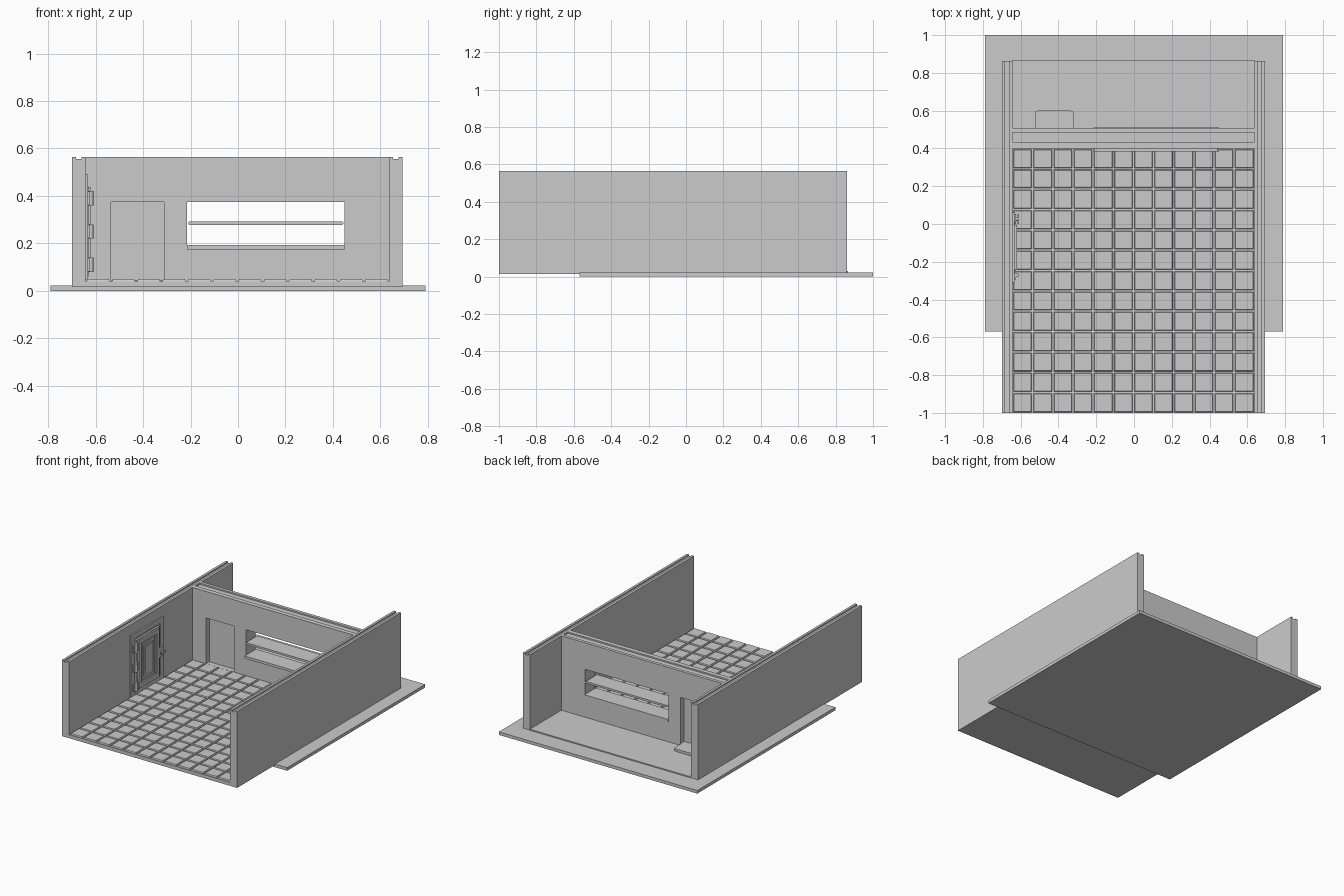
import bpy, bmesh, math
from mathutils import Vector

if "Cube" in bpy.data.objects:
    bpy.data.objects.remove(bpy.data.objects["Cube"])


def finish(bm, name):
    bmesh.ops.recalc_face_normals(bm, faces=bm.faces)
    me = bpy.data.meshes.new(name)
    bm.to_mesh(me)
    bm.free()
    ob = bpy.data.objects.new(name, me)
    bpy.context.collection.objects.link(ob)
    return ob


def add_box(bm, x, y, z, taper=0.0):
    lo = [bm.verts.new((a, b, z[0])) for a, b in
          ((x[0], y[0]), (x[1], y[0]), (x[1], y[1]), (x[0], y[1]))]
    t = taper
    hi = [bm.verts.new((a, b, z[1])) for a, b in
          ((x[0] + t, y[0] + t), (x[1] - t, y[0] + t), (x[1] - t, y[1] - t), (x[0] + t, y[1] - t))]
    bm.faces.new(lo[::-1])
    bm.faces.new(hi)
    for i in range(4):
        j = (i + 1) % 4
        bm.faces.new((lo[i], lo[j], hi[j], hi[i]))


def box(name, x, y, z):
    bm = bmesh.new()
    add_box(bm, x, y, z)
    return finish(bm, name)


def prism(name, points, offset):
    # Extrude a closed 3D outline along an offset
    bm = bmesh.new()
    face = bm.faces.new([bm.verts.new(p) for p in points])
    ext = bmesh.ops.extrude_face_region(bm, geom=[face])
    bmesh.ops.translate(bm, vec=Vector(offset),
                        verts=[v for v in ext["geom"] if isinstance(v, bmesh.types.BMVert)])
    return finish(bm, name)


def grooved(a, b, g0, g1, z0, z1, depth):
    # Wall section with a channel along its top edge
    return [(a, z0), (b, z0), (b, z1), (g1, z1), (g1, z1 - depth),
            (g0, z1 - depth), (g0, z1), (a, z1)]


def cut(target, cutter):
    cutter.hide_render = True
    mod = target.modifiers.new("opening", "BOOLEAN")
    mod.operation = "DIFFERENCE"
    mod.solver = "EXACT"
    mod.object = cutter
    bpy.context.view_layer.objects.active = target
    bpy.ops.object.modifier_apply(modifier=mod.name)
    bpy.data.objects.remove(cutter)


def ring(name, x, y, z, w):
    # Rectangular frame lying against the left wall
    bm = bmesh.new()
    add_box(bm, x, y, (z[0], z[0] + w))
    add_box(bm, x, y, (z[1] - w, z[1]))
    add_box(bm, x, (y[0], y[0] + w), (z[0] + w, z[1] - w))
    add_box(bm, x, (y[1] - w, y[1]), (z[0] + w, z[1] - w))
    return finish(bm, name)


def rod(name, centre, radius, length, axis="Z"):
    pts = []
    for i in range(12):
        a = math.tau * i / 12
        c, s = radius * math.cos(a), radius * math.sin(a)
        pts.append(Vector(centre) + Vector((c, s, -length / 2) if axis == "Z" else (-length / 2, c, s)))
    return prism(name, pts, (0, 0, length) if axis == "Z" else (length, 0, 0))


# Ground slab and rear floor
box("ground_slab", (-.79, .79), (-.57, 1), (0, .022))
box("rear_floor", (-.645, .64), (.5, .865), (.015, .03))

# Side walls with top channels
for name, a, b in (("left_wall", -.7, -.643), ("right_wall", .637, .693)):
    sec = grooved(a, b, a + .017, b - .017, .015, .565, .01)
    prism(name, [(x, -1, z) for x, z in sec], (0, 1.862, 0))

# Cross wall with window and doorway
sec = grooved(.4, .507, .433, .484, .02, .565, .01)
wall = prism("cross_wall", [(-.643, y, z) for y, z in sec], (1.28, 0, 0))
cut(wall, box("window_cutter", (-.215, .45), (.3, .6), (.175, .375)))
cut(wall, box("door_cutter", (-.535, -.312), (.3, .6), (.045, .375)))
box("door_leaf", (-.535, -.312), (.438, .468), (.045, .375))

# Rear doorstep with softened outer corners
r = .015
step = [(-.525, .5), (-.32, .5)]
for cx, start in ((-.32 - r, 0), (-.525 + r, 90)):
    for i in range(4):
        a = math.radians(start + 30 * i)
        step.append((cx + r * math.cos(a), .6 - r + r * math.sin(a)))
prism("doorstep", [(x, y, .022) for x, y in step], (0, 0, .026))

# Window sill and rounded shelf
box("window_sill", (-.215, .45), (.383, .512), (.175, .193))
shelf = []
for cx, start in ((.438, -90), (-.203, 90)):
    for i in range(7):
        a = math.radians(start + 30 * i)
        shelf.append((cx + .007 * math.cos(a), .383, .285 + .007 * math.sin(a)))
prism("window_shelf", shelf, (0, .129, 0))

# Tiled floor
box("floor_bed", (-.643, .637), (-1, .4), (.015, .04))
bm = bmesh.new()
dx, dy, gap = 1.28 / 12, 1.4 / 13, .005
for i in range(12):
    for j in range(13):
        x, y = -.643 + i * dx, -1 + j * dy
        add_box(bm, (x + gap, x + dx - gap), (y + gap, y + dy - gap), (.04, .049), .003)
finish(bm, "floor_tiles")

# Framed hatch on the left wall
ring("hatch_frame", (-.65, -.633), (-.31, .06), (.045, .49), .035)
box("hatch_leaf", (-.65, -.63), (-.262, .012), (.06, .44))
ring("hatch_outer_moulding", (-.64, -.62), (-.24, -.005), (.085, .435), .03)
ring("hatch_inner_moulding", (-.64, -.624), (-.195, -.05), (.13, .39), .018)
box("hatch_panel", (-.64, -.626), (-.16, -.085), (.165, .355))

# Hinges
for i, z in enumerate((.11, .25, .39)):
    box(f"hinge_plate_{i + 1}", (-.64, -.624), (-.295, -.235), (z - .028, z + .028))
    rod(f"hinge_pin_{i + 1}", (-.62, -.272, z), .01, .06)

# Latch handle
box("latch_plate", (-.64, -.625), (.0, .052), (.215, .285))
rod("latch_stem", (-.622, .026, .25), .009, .024, "X")
box("latch_grip", (-.617, -.609), (.0, .052), (.242, .258))
